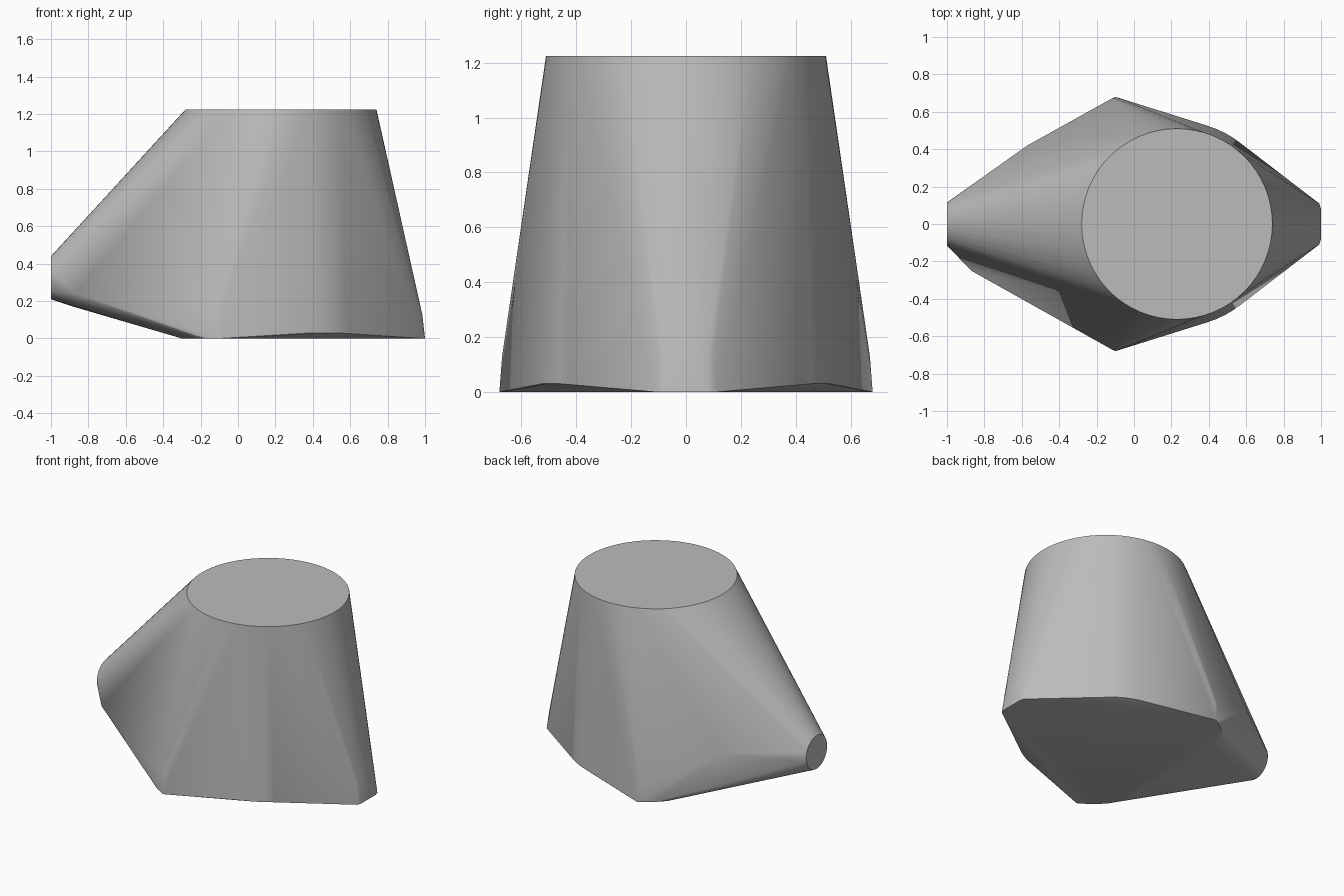
import bpy, bmesh
from math import sin, cos, tau, radians

cube = bpy.data.objects.get("Cube")
if cube:
    bpy.data.objects.remove(cube, do_unlink=True)

grey = bpy.data.materials.new("plain grey")
grey.use_nodes = True
COLOUR = (0.5, 0.5, 0.5, 1)
grey.diffuse_color = COLOUR
grey.node_tree.nodes["Principled BSDF"].inputs["Base Color"].default_value = COLOUR

bm = bmesh.new()


def level_ring(x, z, radius, count=64):
    """Horizontal circle of guide points."""
    for i in range(count):
        a = tau * i / count
        bm.verts.new((x + radius * cos(a), radius * sin(a), z))


def spout_ring(x, z, radius, count=32):
    """Upright circle of guide points facing along x."""
    for i in range(count):
        a = tau * i / count
        bm.verts.new((x, radius * cos(a), z + radius * sin(a)))


def mirrored(*points):
    """Guide points on both sides of the centre plane."""
    for x, y, z in points:
        for side in (-1, 1):
            bm.verts.new((x, side * y, z))


# Round body: top opening and lower rim
level_ring(0.23, 1.225, 0.51)
level_ring(0.23, 0.03, 0.55)

# Side spout: flat end and shoulder
spout_ring(-1.0, 0.325, 0.115)
spout_ring(-0.88, 0.325, 0.155)

# Side feet with rounded toes
mirrored((-0.1, 0.68, 0), (-0.12, 0.67, 0.13), (-0.1, 0.67, 0.13),
         (-0.18, 0.63, 0), (-0.25, 0.56, 0), (-0.3, 0.42, 0))

# End foot
mirrored((1.0, 0.08, 0), (0.99, 0.11, 0), (0.985, 0.08, 0.13), (0.975, 0.1, 0.13))

# Uneven shoulder corners on the two sides
bm.verts.new((-0.87, -0.25, 0.24))
bm.verts.new((-0.57, 0.42, 0.36))

# Wrap one tight skin around all the guides
hull = bmesh.ops.convex_hull(bm, input=bm.verts[:])
loose = {v for v in hull["geom_interior"] + hull["geom_unused"]
         if isinstance(v, bmesh.types.BMVert)}
bmesh.ops.delete(bm, geom=list(loose), context="VERTS")
bmesh.ops.dissolve_limit(bm, angle_limit=radians(0.3), verts=bm.verts[:], edges=bm.edges[:])
bmesh.ops.recalc_face_normals(bm, faces=bm.faces[:])

mesh = bpy.data.meshes.new("body_shell")
bm.to_mesh(mesh)
bm.free()
mesh.materials.append(grey)
shell = bpy.data.objects.new("body_shell", mesh)
bpy.context.collection.objects.link(shell)

# Smooth the round walls, keep the rims crisp
bpy.ops.object.select_all(action="DESELECT")
shell.select_set(True)
bpy.context.view_layer.objects.active = shell
bpy.ops.object.shade_smooth_by_angle(angle=radians(30))
